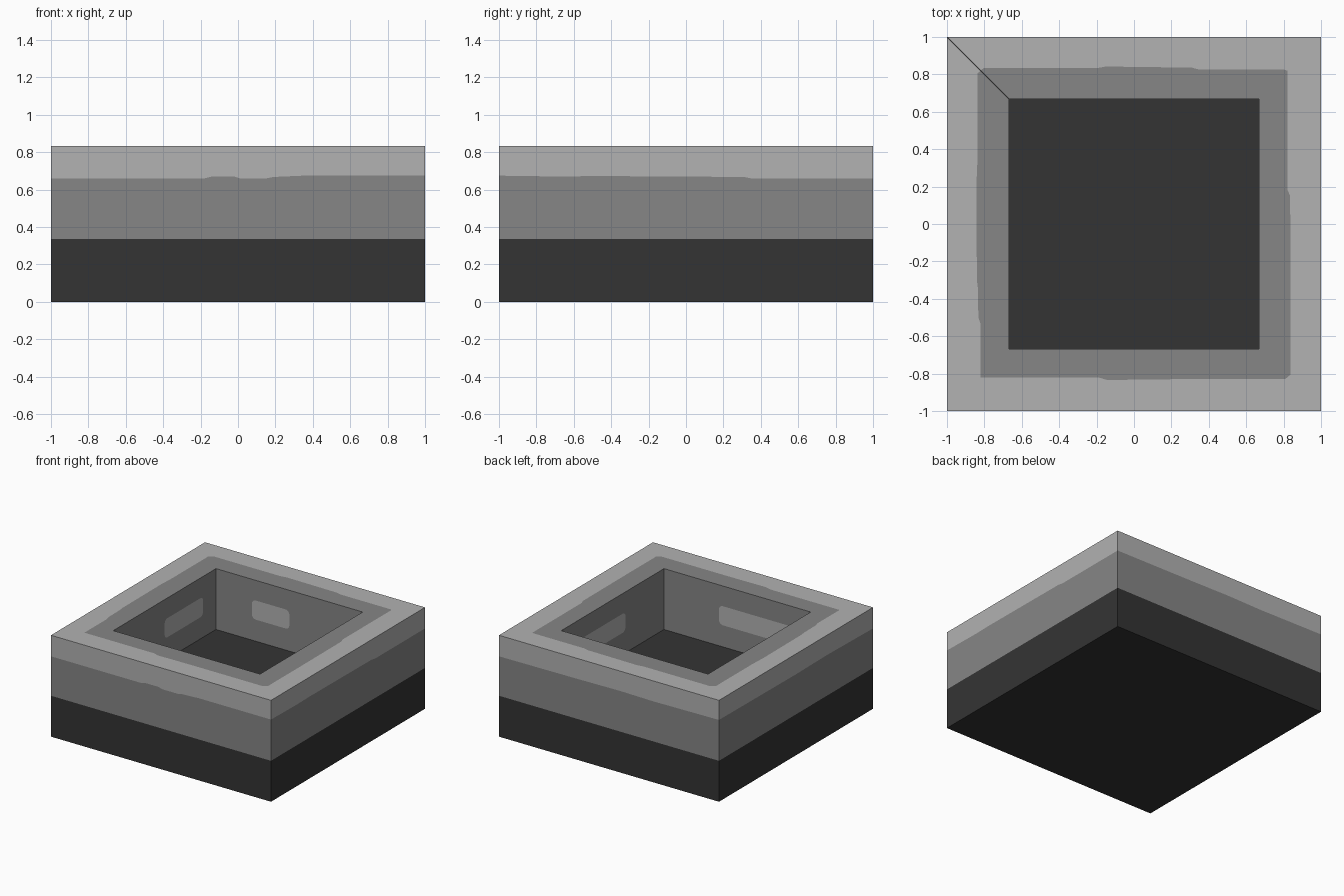
import bpy, math
from mathutils import Matrix, Vector

if "Cube" in bpy.data.objects:
    bpy.data.objects.remove(bpy.data.objects["Cube"])

H = 0.833    # total height
F = 0.333    # recess floor height
R = 0.667    # recess half width


def material(name, v):
    m = bpy.data.materials.new(name)
    m.diffuse_color = (v, v, v, 1)
    m.use_nodes = True
    m.node_tree.nodes["Principled BSDF"].inputs["Base Color"].default_value = m.diffuse_color
    return m


MATS = [material("charcoal", 0.034), material("mid grey", 0.238), material("light grey", 0.445)]
DARK, MID, LIGHT = 0, 1, 2


def make(name, faces):
    """faces: list of (points, normal direction, material index)"""
    verts, polys, idx = [], [], []
    for pts, want, mat in faces:
        pts = [Vector(p) for p in pts]
        area = Vector()
        for a, b in zip(pts, pts[1:] + pts[:1]):
            area += a.cross(b)
        if area.dot(want) < 0:
            pts.reverse()
        polys.append(range(len(verts), len(verts) + len(pts)))
        verts += pts
        idx.append(mat)
    me = bpy.data.meshes.new(name)
    me.from_pydata(verts, [], [list(p) for p in polys])
    for m in MATS:
        me.materials.append(m)
    for p, i in zip(me.polygons, idx):
        p.material_index = i
    ob = bpy.data.objects.new(name, me)
    bpy.context.collection.objects.link(ob)


def square(s, z):
    return [(-s, -s, z), (s, -s, z), (s, s, z), (-s, s, z)]


# order of sides: front, right, back, left; u runs along each side
BAND = [  # slightly wavy upper colour border on the outer walls (u, z)
    [(-1, .66), (-.18, .66), (-.14, .67), (-.02, .67), (.01, .66), (.15, .66), (.19, .668), (.35, .675), (1, .675)],
    [(-1, .675), (-.66, .67), (-.5, .673), (0, .67), (.31, .668), (.35, .66), (1, .66)],
    [(-1, .66), (-.3, .665), (.1, .67), (.4, .665), (1, .672)],
    [(-1, .672), (-.4, .668), (0, .665), (.4, .67), (1, .66)],
]
EDGE = [  # wavy colour border on the rim (u, distance from centre)
    [(-.19, .82), (-.14, .835), (0, .832), (.2, .83)],
    [(-.35, .837), (.15, .835), (.18, .822)],
    [(-.35, .825), (-.31, .836), (-.15, .838), (.15, .842), (.2, .833)],
    [(-.34, .837), (-.2, .843), (.3, .84), (.34, .835), (.5, .832), (.53, .822)],
]
PATCH = [(-.5, .167), (-.167, .42), (0, .34), (-.5, 0)]  # light panels in the recess
P0, P1, PR = .51, .667, .035                             # panel bottom, top, corner radius

outer, rim, walls = [], [], []
for k in range(4):
    rot = Matrix.Rotation(k * math.pi / 2, 3, 'Z')
    out = rot @ Vector((0, -1, 0))
    up = Vector((0, 0, 1))

    def wall(d, pts):
        return [rot @ Vector((u, -d, z)) for u, z in pts]

    def flat(pts):
        return [rot @ Vector((u, -d, H)) for u, d in pts]

    # outer wall in three colour bands
    low = [(-1, .336), (1, .336)]
    outer.append((wall(1, [(-1, 0), (1, 0)] + low[::-1]), out, DARK))
    outer.append((wall(1, low + BAND[k][::-1]), out, MID))
    outer.append((wall(1, BAND[k] + [(1, H), (-1, H)]), out, LIGHT))

    # rim quarter: light outside, mid grey inside, softened corners
    e = EDGE[k]
    path = [(-.82, .82), (-.805, e[0][1])] + e + [(.805, e[-1][1]), (.82, .82)]
    rim.append((flat([(-1, 1), (1, 1)] + path[::-1]), up, LIGHT))
    rim.append((flat(path + [(R, R), (-R, R)]), up, MID))

    # recess wall cut around a rounded panel
    a, b = PATCH[k]
    zm = (P0 + P1) / 2
    top, bottom = [(a, zm)], [(a, zm)]
    for cx, start in ((a + PR, 180), (b - PR, 90)):
        for s in range(5):
            t = math.radians(start - s * 22.5)
            x = cx + PR * math.cos(t)
            top.append((x, P1 - PR + PR * math.sin(t)))
            bottom.append((x, P0 + PR - PR * math.sin(t)))
    top.append((b, zm))
    bottom.append((b, zm))
    walls.append((wall(R, top + bottom[-2:0:-1]), -out, LIGHT))
    for half, z in ((top, H), (bottom, F)):
        walls.append((wall(R, half + [(R, zm), (R, z), (-R, z), (-R, zm)]), -out, MID))

make("outer_walls", outer)
make("top_rim", rim)
make("recess_walls", walls)
make("recess_floor", [(square(R, F), Vector((0, 0, 1)), DARK)])
make("underside", [(square(1, 0), Vector((0, 0, -1)), DARK)])
